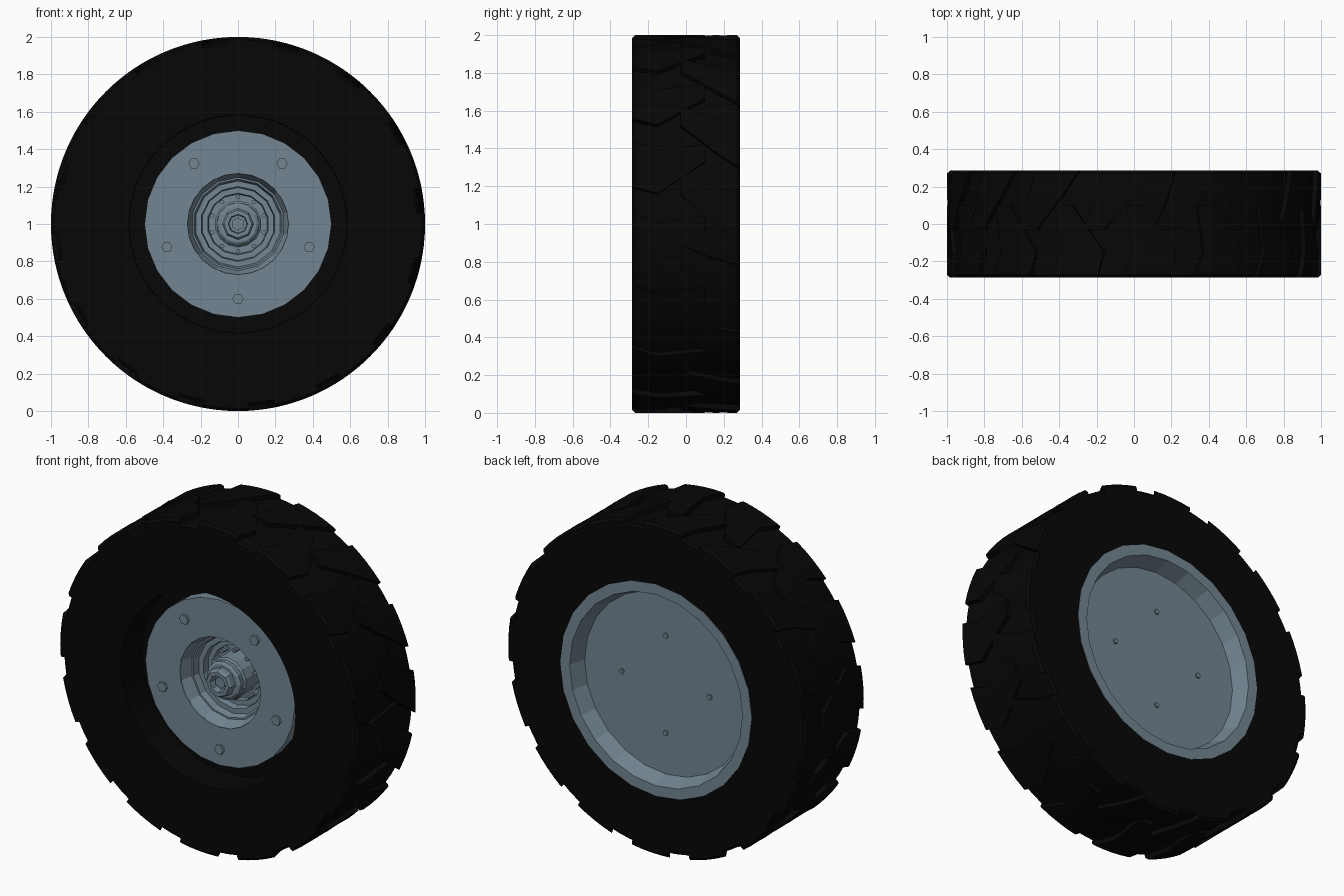
import bpy, bmesh
from math import cos, sin, pi, radians

old = bpy.data.objects.get("Cube")
if old:
    bpy.data.objects.remove(old, do_unlink=True)


def material(name, rgb):
    m = bpy.data.materials.new(name)
    m.use_nodes = True
    m.diffuse_color = (*rgb, 1)
    bsdf = m.node_tree.nodes["Principled BSDF"]
    bsdf.inputs["Base Color"].default_value = (*rgb, 1)
    bsdf.inputs["Roughness"].default_value = 0.8
    return m


RUBBER = material("black rubber", (0.002, 0.002, 0.002))
STEEL = material("blue grey steel", (0.17, 0.235, 0.285))


def polar(r, a, y):
    """Point at radius r and angle a around the axle."""
    return (r * cos(a), y, 1 + r * sin(a))


def finish(name, bm, mat, smooth=False):
    bmesh.ops.remove_doubles(bm, verts=bm.verts, dist=1e-5)
    bmesh.ops.recalc_face_normals(bm, faces=bm.faces)
    me = bpy.data.meshes.new(name)
    bm.to_mesh(me)
    bm.free()
    me.materials.append(mat)
    ob = bpy.data.objects.new(name, me)
    bpy.context.collection.objects.link(ob)
    if smooth:
        bpy.ops.object.select_all(action="DESELECT")
        ob.select_set(True)
        bpy.context.view_layer.objects.active = ob
        bpy.ops.object.shade_smooth_by_angle(angle=radians(25))
    return ob


def lathe(name, profile, sides, mat, smooth=False):
    """Spin a closed (radius, y) profile about the axle."""
    bm = bmesh.new()
    rings = [[bm.verts.new(polar(r, 2 * pi * i / sides + pi / 2, y)) for i in range(sides)]
             for r, y in profile]
    n = len(profile)
    for k in range(n):
        if profile[k][0] == 0 and profile[(k + 1) % n][0] == 0:
            continue
        p, q = rings[k], rings[(k + 1) % n]
        for i in range(sides):
            j = (i + 1) % sides
            bm.faces.new((p[i], p[j], q[j], q[i]))
    return finish(name, bm, mat, smooth)


def bolts(name, count, ring_r, size, y_face, y_base, start):
    """Ring of hexagonal bolt heads parallel to the axle."""
    bm = bmesh.new()
    for k in range(count):
        cx, _, cz = polar(ring_r, start + 2 * pi * k / count, 0)
        ends = [[bm.verts.new((cx + size * cos(i * pi / 3), y, cz + size * sin(i * pi / 3)))
                 for i in range(6)] for y in (y_face, y_base)]
        for e in ends:
            bm.faces.new(e)
        for i in range(6):
            j = (i + 1) % 6
            bm.faces.new((ends[0][i], ends[0][j], ends[1][j], ends[1][i]))
    return finish(name, bm, STEEL)


def tread_lugs(name, count, phase, stations):
    """Slanted lugs along stations of (y, centre angle, half width, top radius)."""
    steps = 4
    bm = bmesh.new()
    for k in range(count):
        base = phase + 2 * pi * k / count
        loops = []
        for y, mid, half, top in stations:
            angles = [base + mid + half * (2 * s / steps - 1) for s in range(steps + 1)]
            loop = [bm.verts.new(polar(top, a, y)) for a in angles]
            loop += [bm.verts.new(polar(0.94, a, y)) for a in reversed(angles)]
            loops.append(loop)
        for p, q in zip(loops, loops[1:]):
            for i in range(len(p)):
                j = (i + 1) % len(p)
                bm.faces.new((p[i], p[j], q[j], q[i]))
        bm.faces.new(loops[0])
        bm.faces.new(loops[-1])
    return finish(name, bm, RUBBER)


# Tyre carcass with a deep front opening
lathe("tyre", [(0.583, -0.285), (0.958, -0.285), (0.972, -0.272), (0.972, 0.272),
               (0.958, 0.285), (0.61, 0.285), (0.6, 0.2), (0.47, -0.09), (0.58, -0.09)],
      96, RUBBER, smooth=True)

# Interlocking tread: bent lugs from the front shoulder, straight ones from the rear
tread_lugs("front_tread", 16, radians(18.75),
           [(-0.285, 0, 0.127, 0.985), (-0.27, -0.005, 0.127, 1),
            (-0.15, -0.045, 0.12, 1), (0.1, 0.06, 0.05, 1)])
tread_lugs("rear_tread", 16, radians(24.75),
           [(0.285, 0, 0.127, 0.985), (0.27, 0.006, 0.127, 1),
            (0.15, 0.065, 0.1, 1), (-0.03, 0.18, 0.06, 1)])

# Rim: front plate, hidden barrel, rear flange and shallow dished rear floor
lathe("rim", [(0.27, -0.17), (0.5, -0.17), (0.5, -0.07), (0.59, 0.2), (0.64, 0.25),
              (0.64, 0.287), (0.578, 0.287), (0.545, 0.19), (0, 0.19), (0, 0.12),
              (0.4, 0.12), (0.4, -0.16), (0.27, -0.16)], 24, STEEL)

# Hub well with concentric stepped rings
lathe("hub_well", [(0.28, -0.165), (0.25, -0.09), (0.24, -0.09), (0.23, -0.05),
                   (0.2, -0.05), (0.195, -0.01), (0.165, -0.01), (0.16, 0.02),
                   (0.125, 0.02), (0.125, -0.1), (0.115, -0.11), (0, -0.11),
                   (0, 0.1), (0.28, 0.1)], 14, STEEL)

# Axle collar and hollow nut with the axle end inside
lathe("axle_collar", [(0.115, -0.1), (0.115, -0.135), (0.1, -0.145), (0, -0.145), (0, -0.1)],
      12, STEEL)
lathe("axle_nut", [(0.085, -0.13), (0.085, -0.18), (0.075, -0.195), (0.052, -0.195),
                   (0.048, -0.15), (0, -0.15), (0, -0.13)], 8, STEEL)
lathe("axle_end", [(0.035, -0.14), (0.035, -0.17), (0, -0.17), (0, -0.14)], 6, STEEL)

# Bolt rings
bolts("hub_bolts", 10, 0.145, 0.013, -0.04, 0.04, pi / 2)
bolts("plate_bolts", 5, 0.4, 0.03, -0.185, -0.16, -pi / 2)
bolts("rear_bolts", 4, 0.294, 0.016, 0.2, 0.18, pi / 2)
